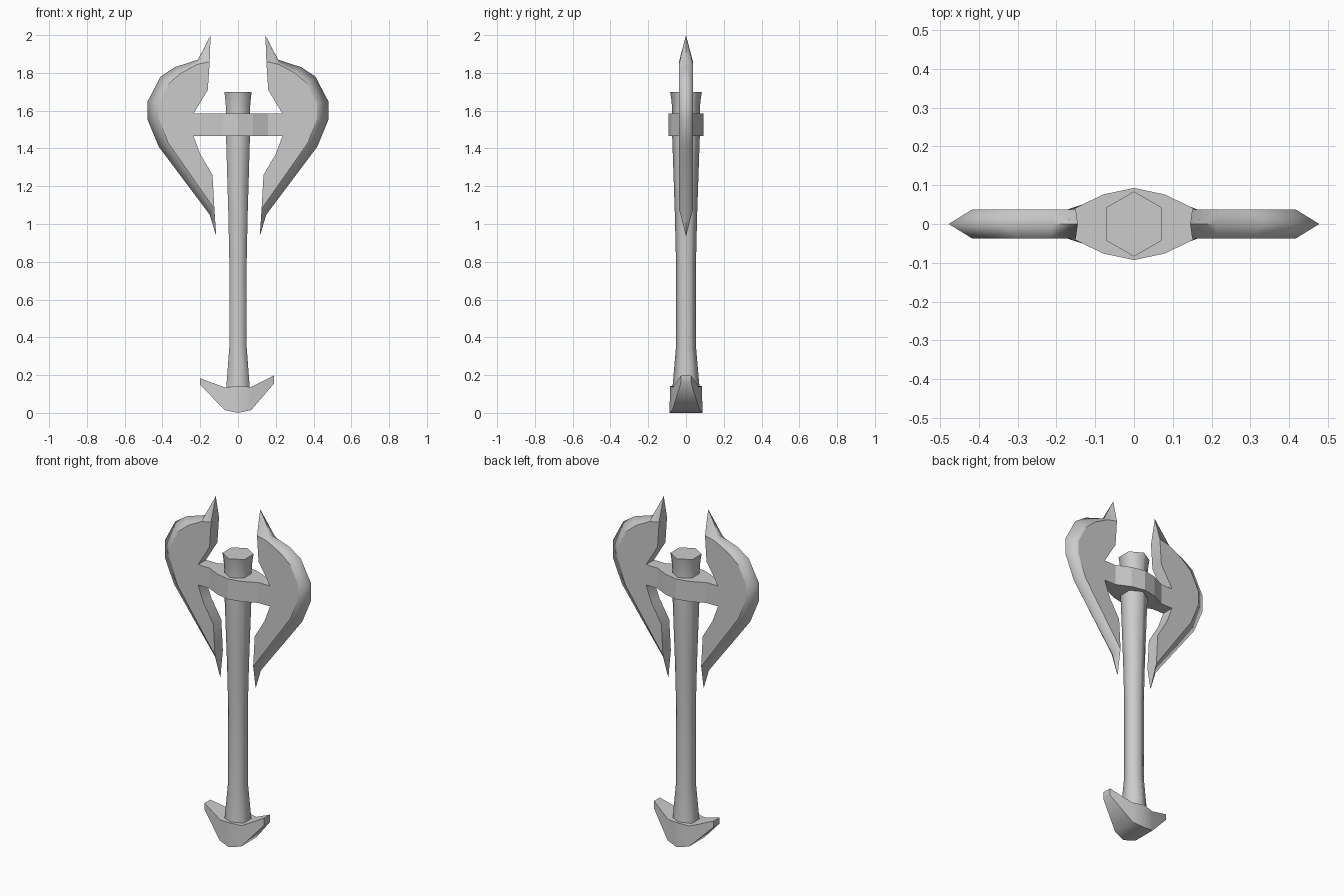
import bpy
import bmesh
from math import radians, sin, cos, tau

if "Cube" in bpy.data.objects:
    bpy.data.objects.remove(bpy.data.objects["Cube"])

GREY = (0.6, 0.6, 0.6, 1)
steel = bpy.data.materials.new("plain grey")
steel.use_nodes = True
steel.diffuse_color = GREY
steel.node_tree.nodes["Principled BSDF"].inputs["Base Color"].default_value = GREY


def finish(bm, name, angle=None):
    """Turn a bmesh into a named object, optionally smoothed by angle."""
    bmesh.ops.recalc_face_normals(bm, faces=bm.faces)
    mesh = bpy.data.meshes.new(name)
    bm.to_mesh(mesh)
    bm.free()
    mesh.materials.append(steel)
    obj = bpy.data.objects.new(name, mesh)
    bpy.context.collection.objects.link(obj)
    if angle:
        bpy.ops.object.select_all(action="DESELECT")
        obj.select_set(True)
        bpy.context.view_layer.objects.active = obj
        bpy.ops.object.shade_smooth_by_angle(angle=radians(angle))
    return obj


def loft(name, rings, angle):
    """Skin a list of equal-sized closed rings and cap both ends."""
    bm = bmesh.new()
    loops = [[bm.verts.new(p) for p in ring] for ring in rings]
    n = len(loops[0])
    for a, b in zip(loops, loops[1:]):
        for i in range(n):
            j = (i + 1) % n
            bm.faces.new((a[i], a[j], b[j], b[i]))
    bm.faces.new(loops[0])
    bm.faces.new(loops[-1])
    return finish(bm, name, angle)


# Six-sided shaft, flared at both ends, with a lip on top
def hexagon(r, z):
    return [(r * sin(i * tau / 6), r * cos(i * tau / 6), z) for i in range(6)]


shaft_profile = [(0.073, 0.12), (0.053, 0.35), (0.053, 0.8), (0.059, 1.05),
                 (0.073, 1.46), (0.073, 1.58), (0.074, 1.62), (0.079, 1.67), (0.084, 1.70)]
loft("shaft", [hexagon(r, z) for r, z in shaft_profile], 65)

# Collar with arms reaching out to both blades
T = 0.037
quarter = [(0.235, T), (0.16, T), (0.08, 0.076), (0, 0.093)]
half = quarter + [(-x, y) for x, y in quarter[-2::-1]]
plan = half + [(-x, -y) for x, y in half]
loft("collar", [[(x, y, z) for x, y in plan] for z in (1.465, 1.585)], None)

# Crescent pommel: sections of (x, half width, bottom, top)
sections = [(-0.2, 0.028, 0.148, 0.183), (-0.07, 0.072, 0.015, 0.135), (0, 0.088, 0.0, 0.142),
            (0.07, 0.072, 0.015, 0.137), (0.19, 0.028, 0.155, 0.198)]
loft("pommel", [[(x, -w, lo), (x, w, lo), (x, w * 0.95, hi), (x, -w * 0.95, hi)]
                for x, w, lo, hi in sections], 45)

# Blades: flat cheeks, a bevel out to the cutting edge, and straight inner walls
edge = [(0.145, 2.0), (0.212, 1.87), (0.335, 1.83), (0.41, 1.78), (0.478, 1.65),
        (0.478, 1.55), (0.42, 1.41), (0.15, 1.05), (0.115, 0.935)]
cheek_outer = [(0.15, 1.86), (0.215, 1.845), (0.3, 1.80), (0.365, 1.745), (0.418, 1.64),
               (0.418, 1.56), (0.37, 1.43), (0.125, 1.08)]
cheek_inner = [(0.135, 1.26), (0.2, 1.37), (0.235, 1.465), (0.235, 1.585), (0.16, 1.71)]


def blade(name, side):
    bm = bmesh.new()
    rim = [bm.verts.new((side * x, 0, z)) for x, z in edge]
    n = len(cheek_outer)
    cheeks = []
    for y in (-T, T):
        ring = [bm.verts.new((side * x, y, z)) for x, z in cheek_outer + cheek_inner]
        cheeks.append(ring)
        flat = bm.faces.new(ring)
        for e in flat.edges:
            e.smooth = False
        for i in range(n - 1):
            bm.faces.new((rim[i], rim[i + 1], ring[i + 1], ring[i]))
        bm.faces.new((rim[n - 1], rim[n], ring[n - 1]))
    front, back = cheeks
    # Inner walls and the closing triangles at both tips
    loop = list(range(n - 1, len(front))) + [0]
    for i, j in zip(loop, loop[1:]):
        bm.faces.new((front[i], front[j], back[j], back[i]))
    bm.faces.new((rim[0], front[0], back[0]))
    bm.faces.new((rim[n], front[n - 1], back[n - 1]))
    for f in bm.faces:
        f.smooth = True
    for e in bm.edges:
        if rim[0] in e.verts or rim[n] in e.verts:
            e.smooth = False
    return finish(bm, name)


blade("left_blade", 1)
blade("right_blade", -1)
